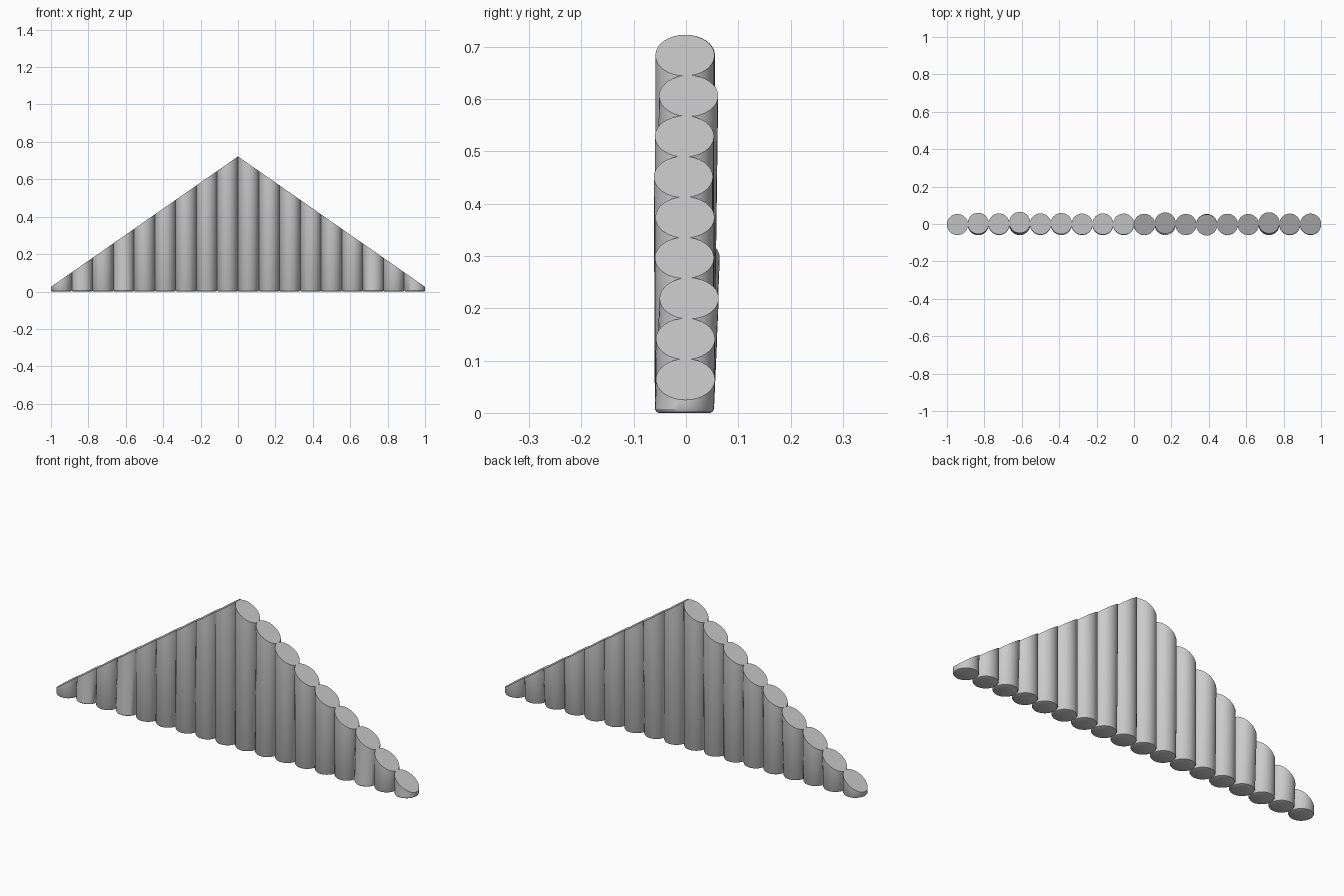
import bpy, bmesh, math

cube = bpy.data.objects.get("Cube")
if cube:
    bpy.data.objects.remove(cube, do_unlink=True)

wood = bpy.data.materials.new("plain grey")
wood.use_nodes = True
GREY = (0.6, 0.6, 0.6, 1)
wood.diffuse_color = GREY
wood.node_tree.nodes["Principled BSDF"].inputs["Base Color"].default_value = GREY

PEAK, EAVE = 0.722, 0.025
RADIUS, SIDES, BEVEL = 0.0565, 32, 0.007
PITCH = 1.888 / 17
# Sideways lean of each log top, in thousandths, from right (-x) to left (+x)
LEANS = [-3, 3, 0, 8, 0, 2, -1, 0, -1, -2, 5, -3, -5, -2, -3, 6, -1, -1]


def gable_log(index, lean):
    """Upright round log with rounded foot, cut to the roof slope."""
    cx = -0.944 + PITCH * index
    bm = bmesh.new()
    rings = []
    steps = [(0.0, RADIUS - BEVEL), (0.002, RADIUS - 0.003),
             (BEVEL, RADIUS), (None, RADIUS)]
    for height, r in steps:
        ring = []
        for k in range(SIDES):
            a = 2 * math.pi * k / SIDES
            x = min(1, max(-1, cx + r * math.cos(a)))
            # logs of either slope meet on the centre line
            x = max(x, 0) if cx > 0 else min(x, 0)
            slope_z = PEAK - (PEAK - EAVE) * abs(x)
            z = slope_z if height is None else height
            y = r * math.sin(a) + (lean if height is None else -0.003)
            ring.append(bm.verts.new((x, y, z)))
        rings.append(ring)
    bm.faces.new(rings[0][::-1])
    bm.faces.new(rings[-1])
    for low, high in zip(rings, rings[1:]):
        for k in range(SIDES):
            n = (k + 1) % SIDES
            bm.faces.new((low[k], low[n], high[n], high[k]))
    bmesh.ops.recalc_face_normals(bm, faces=bm.faces)
    mesh = bpy.data.meshes.new("gable_log")
    bm.to_mesh(mesh)
    bm.free()
    mesh.materials.append(wood)
    obj = bpy.data.objects.new(f"gable_log_{index + 1}", mesh)
    bpy.context.collection.objects.link(obj)
    return obj


logs = [gable_log(i, lean / 1000) for i, lean in enumerate(LEANS)]

# Smooth bark, crisp cut ends
bpy.ops.object.select_all(action='DESELECT')
for log in logs:
    log.select_set(True)
bpy.context.view_layer.objects.active = logs[0]
bpy.ops.object.shade_smooth_by_angle(angle=math.radians(32))
